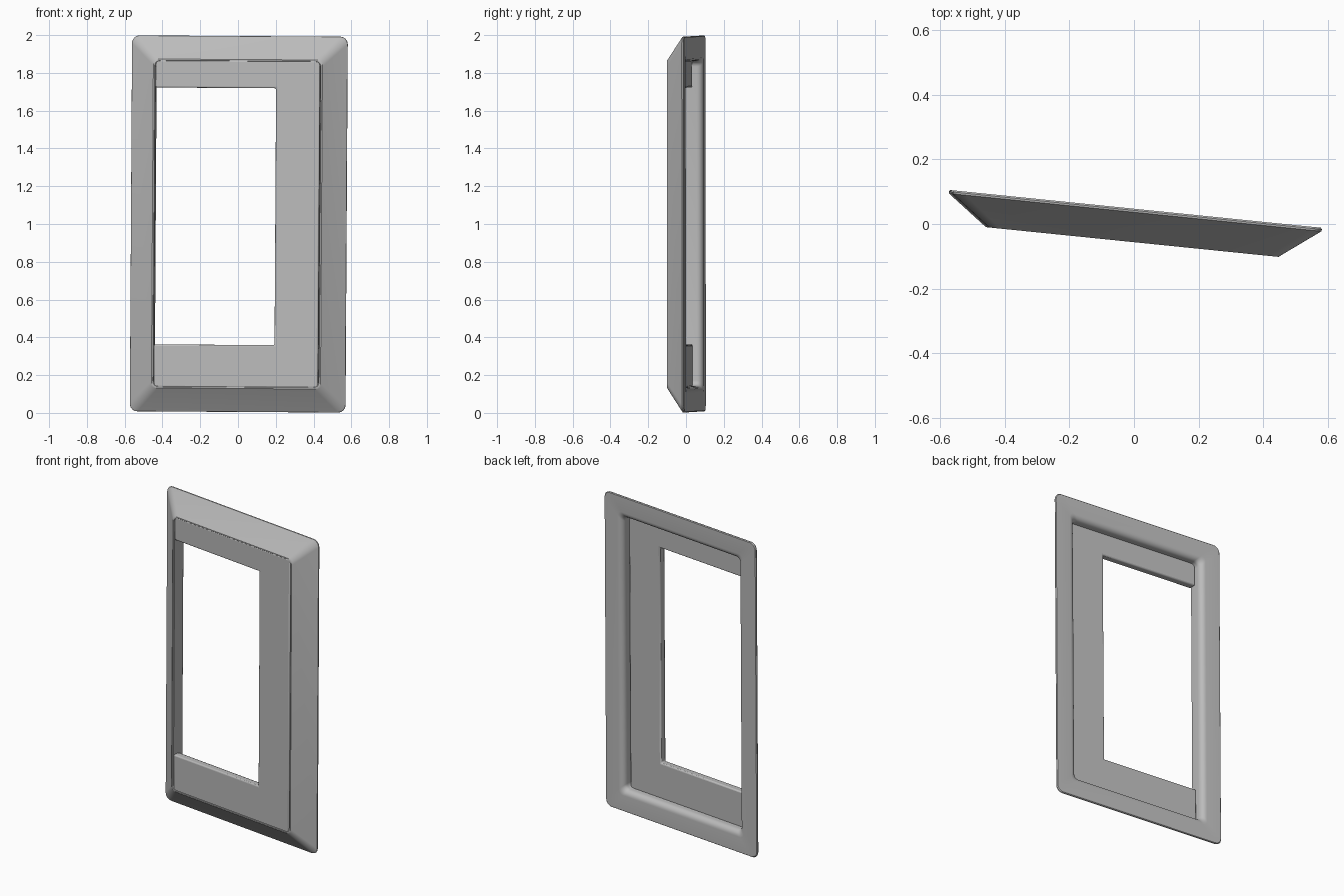
import bpy, bmesh, math
from mathutils import Matrix

cube = bpy.data.objects.get("Cube")
if cube:
    bpy.data.objects.remove(cube, do_unlink=True)

HALF_W, HALF_H = 0.574, 0.995
TILT = (Matrix.Translation((0, 0, 1.0))
        @ Matrix.Rotation(math.radians(-5.8), 4, 'Z')
        @ Matrix.Rotation(math.radians(0.35), 4, 'Y'))

grey = bpy.data.materials.new("light grey")
grey.use_nodes = True
colour = (0.5, 0.5, 0.5, 1)
grey.diffuse_color = colour
grey.node_tree.nodes["Principled BSDF"].inputs["Base Color"].default_value = colour


def finish(name, bm):
    """Turn a bmesh into a tilted, smooth-shaded object."""
    bmesh.ops.recalc_face_normals(bm, faces=bm.faces)
    mesh = bpy.data.meshes.new(name)
    bm.to_mesh(mesh)
    bm.free()
    mesh.transform(TILT)
    mesh.materials.append(grey)
    obj = bpy.data.objects.new(name, mesh)
    bpy.context.collection.objects.link(obj)
    bpy.ops.object.select_all(action='DESELECT')
    obj.select_set(True)
    bpy.context.view_layer.objects.active = obj
    bpy.ops.object.shade_smooth_by_angle(angle=math.radians(35))
    return obj


def rounded_ring(bm, inset, depth, radius, steps=6):
    """Loop of vertices around a rounded rectangle."""
    w, h = HALF_W - inset - radius, HALF_H - inset - radius
    ring = []
    for corner, (sx, sz) in enumerate(((1, 1), (-1, 1), (-1, -1), (1, -1))):
        for i in range(steps + 1):
            a = (corner + i / steps) * math.pi / 2
            ring.append(bm.verts.new((sx * w + radius * math.cos(a), depth,
                                      sz * h + radius * math.sin(a))))
    return ring


# Surround: bevelled outside, narrow front lip, rounded rear opening
profile = [(0.004, 0.047, 0.04), (0, 0.042, 0.04), (0.001, 0.036, 0.04),
           (0.119, -0.052, 0.035), (0.124, -0.056, 0.032), (0.131, -0.056, 0.03),
           (0.135, -0.052, 0.03)]
for i in range(7):
    a = i / 6 * math.pi / 2
    profile.append((0.100 + 0.035 * math.cos(a), 0.012 + 0.035 * math.sin(a), 0.03))
bm = bmesh.new()
rings = [rounded_ring(bm, *p) for p in profile]
for r, s in zip(rings, rings[1:] + rings[:1]):
    n = len(r)
    for i in range(n):
        j = (i + 1) % n
        bm.faces.new((r[i], r[j], s[j], s[i]))
finish("surround_frame", bm)

# Inner panel: three sides, open toward the right side of the frame
L, R, B, T = -0.438, 0.436, -0.866, 0.866
outline = [(L, B), (R, B), (R, T), (L, T),
           (L, 0.72), (0.203, 0.72), (0.203, -0.64), (L, -0.64)]
bm = bmesh.new()
face = bm.faces.new([bm.verts.new((x, -0.055, z)) for x, z in outline])
extruded = bmesh.ops.extrude_face_region(bm, geom=[face])
new_verts = [v for v in extruded["geom"] if isinstance(v, bmesh.types.BMVert)]
bmesh.ops.translate(bm, verts=new_verts, vec=(0, 0.045, 0))
panel = finish("inner_panel", bm)
bevel = panel.modifiers.new("soft edges", 'BEVEL')
bevel.width = 0.008
bevel.segments = 3
